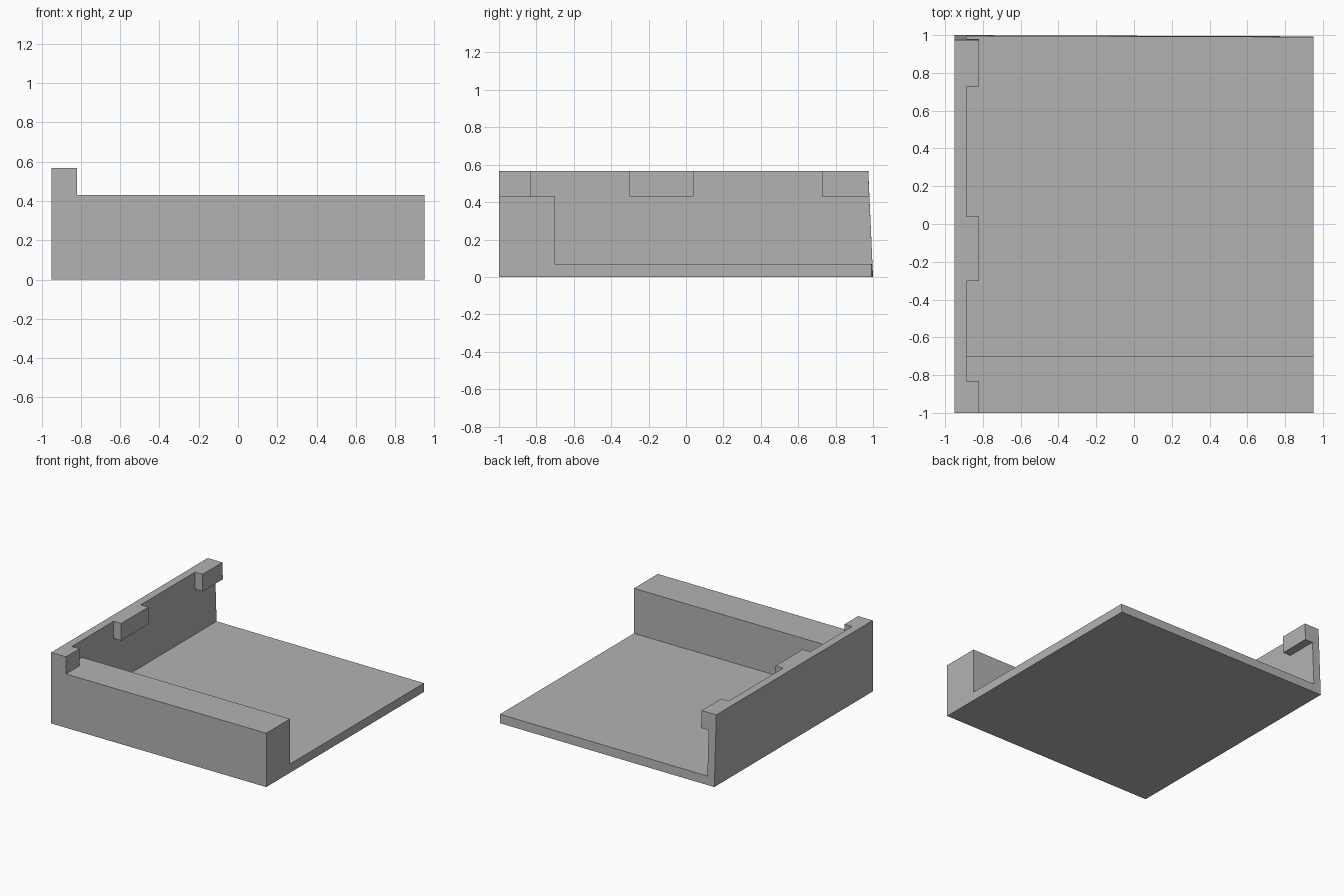
import bpy
import bmesh

cube = bpy.data.objects.get("Cube")
if cube:
    bpy.data.objects.remove(cube, do_unlink=True)

grey = bpy.data.materials.new("plain grey")
grey.use_nodes = True
grey.diffuse_color = (0.45, 0.45, 0.45, 1)
grey.node_tree.nodes["Principled BSDF"].inputs["Base Color"].default_value = grey.diffuse_color

LEFT, RIGHT, FRONT, BACK = -0.95, 0.95, -1.0, 1.0
WALL_X, TAB_X = -0.887, -0.82
FLOOR_Z, BLOCK_Z, WALL_Z = 0.07, 0.43, 0.567


def box(name, x, y, z):
    """Box between the given (low, high) ranges."""
    bm = bmesh.new()
    bmesh.ops.create_cube(bm, size=1)
    for v in bm.verts:
        v.co = [r[1] if c > 0 else r[0] for c, r in zip(v.co, (x, y, z))]
    mesh = bpy.data.meshes.new(name)
    bm.to_mesh(mesh)
    bm.free()
    mesh.materials.append(grey)
    obj = bpy.data.objects.new(name, mesh)
    bpy.context.collection.objects.link(obj)
    return obj


# Floor plate, front block, tall side wall and its three inward tabs
tray = box("tray", (LEFT, RIGHT), (FRONT, BACK), (0, FLOOR_Z))
parts = [
    box("front_block", (LEFT, RIGHT), (FRONT, -0.7), (0, BLOCK_Z)),
    box("side_wall", (LEFT, WALL_X), (FRONT, BACK), (0, WALL_Z)),
]
for name, y in (("front_tab", (FRONT, -0.83)),
                ("middle_tab", (-0.303, 0.04)),
                ("back_tab", (0.726, BACK))):
    parts.append(box(name, (LEFT, TAB_X), y, (BLOCK_Z, WALL_Z)))

# Fuse everything into one solid
for part in parts:
    mod = tray.modifiers.new("join_" + part.name, 'BOOLEAN')
    mod.operation = 'UNION'
    mod.solver = 'EXACT'
    mod.object = part
deps = bpy.context.evaluated_depsgraph_get()
bm = bmesh.new()
bm.from_object(tray, deps)
tray.modifiers.clear()
for part in parts:
    bpy.data.objects.remove(part, do_unlink=True)

# Clean flat faces, then lean the back end slightly forward
bmesh.ops.remove_doubles(bm, verts=bm.verts, dist=0.0005)
bmesh.ops.dissolve_limit(bm, angle_limit=0.01, verts=bm.verts, edges=bm.edges)
for v in bm.verts:
    if v.co.y > 0.99:
        v.co.y = BACK - 0.0035 * (v.co.x - LEFT) - 0.045 * v.co.z
bmesh.ops.recalc_face_normals(bm, faces=bm.faces)
for f in bm.faces:
    f.material_index = 0
    f.smooth = False
bm.to_mesh(tray.data)
bm.free()
